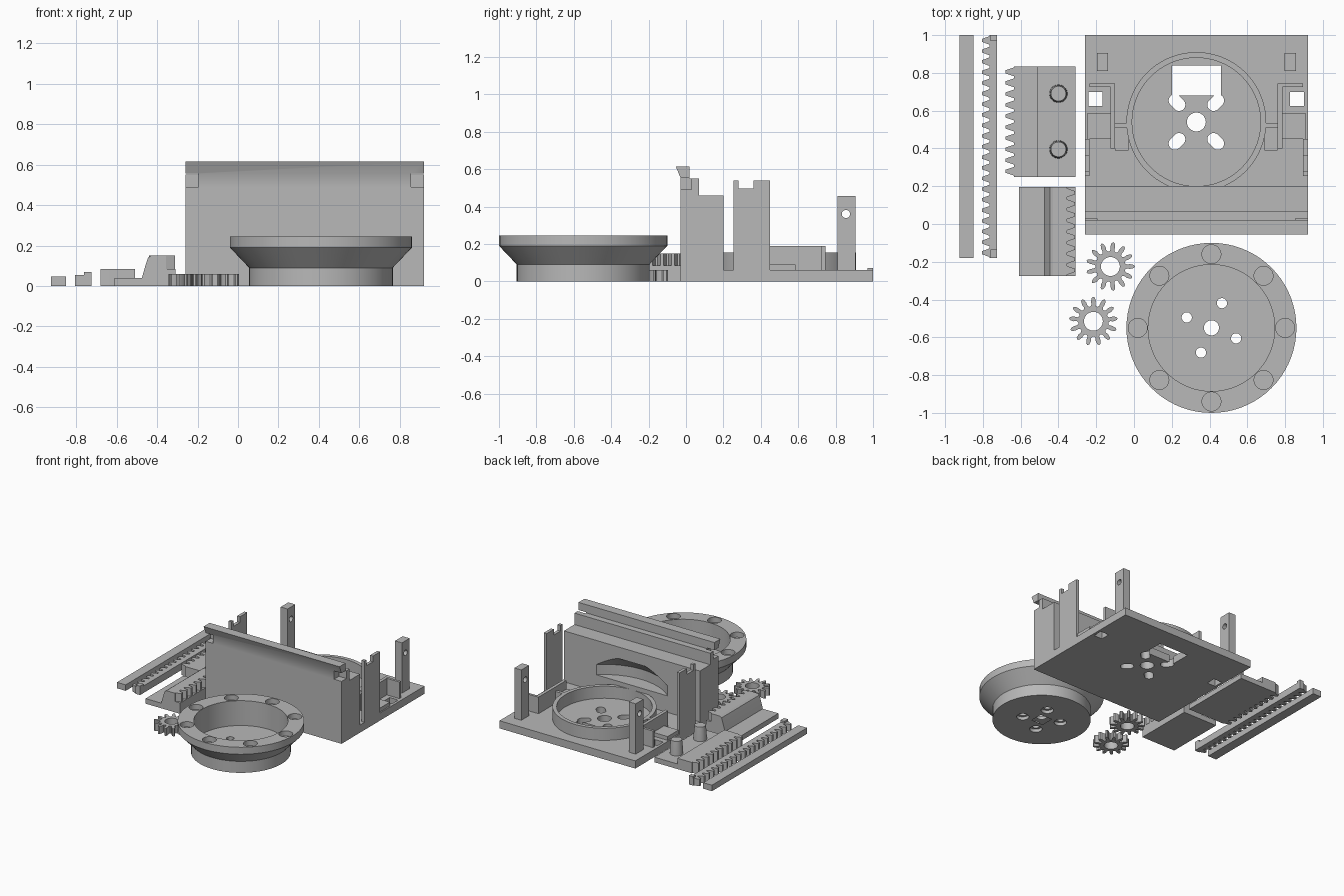
import bpy, bmesh
from math import sin, cos, pi, radians
from mathutils import Matrix, Vector

old = bpy.data.objects.get("Cube")
if old:
    bpy.data.objects.remove(old, do_unlink=True)

grey = bpy.data.materials.new("matte grey")
grey.use_nodes = True
colour = (0.48, 0.48, 0.48, 1)
grey.diffuse_color = colour
grey.node_tree.nodes["Principled BSDF"].inputs["Base Color"].default_value = colour


def finish(name, bm):
    bmesh.ops.remove_doubles(bm, verts=bm.verts, dist=1e-5)
    bmesh.ops.recalc_face_normals(bm, faces=bm.faces)
    mesh = bpy.data.meshes.new(name)
    bm.to_mesh(mesh)
    bm.free()
    mesh.materials.append(grey)
    ob = bpy.data.objects.new(name, mesh)
    bpy.context.collection.objects.link(ob)
    return ob


def prism(name, points, lo, hi, axis="z"):
    """Extrude a 2D outline: (x,y) along z, (y,z) along x, or (x,z) along y."""
    place = {"z": lambda a, b, c: (a, b, c), "x": lambda a, b, c: (c, a, b),
             "y": lambda a, b, c: (a, c, b)}[axis]
    bm = bmesh.new()
    face = bm.faces.new([bm.verts.new(place(a, b, lo)) for a, b in points])
    top = bmesh.ops.extrude_face_region(bm, geom=[face])["geom"]
    shift = Vector(place(0, 0, hi - lo))
    bmesh.ops.translate(bm, vec=shift, verts=[v for v in top if isinstance(v, bmesh.types.BMVert)])
    return finish(name, bm)


def box(name, x0, x1, y0, y1, z0, z1):
    return prism(name, [(x0, y0), (x1, y0), (x1, y1), (x0, y1)], z0, z1)


def lathe(name, cx, cy, profile, steps=72):
    """Spin a closed (radius, z) profile about a vertical axis."""
    bm = bmesh.new()
    vs = [bm.verts.new((cx + r, cy, z)) for r, z in profile]
    es = [bm.edges.new((vs[i - 1], vs[i])) for i in range(len(vs))
          if profile[i - 1][0] > 0 or profile[i][0] > 0]
    bmesh.ops.spin(bm, geom=vs + es, cent=(cx, cy, 0), axis=(0, 0, 1), angle=2 * pi, steps=steps)
    return finish(name, bm)


def disc(name, cx, cy, r, z0, z1, steps=32):
    ring = [(cx + r * cos(2 * pi * i / steps), cy + r * sin(2 * pi * i / steps)) for i in range(steps)]
    return prism(name, ring, z0, z1)


def cut(ob, *cutters):
    for c in cutters:
        mod = ob.modifiers.new("cut", "BOOLEAN")
        mod.operation, mod.solver, mod.object = "DIFFERENCE", "EXACT", c
        bpy.context.view_layer.update()
        result = bpy.data.meshes.new_from_object(ob.evaluated_get(bpy.context.evaluated_depsgraph_get()))
        ob.modifiers.clear()
        ob.data = result
        bpy.data.objects.remove(c, do_unlink=True)


def teeth(root, tip, y0, count, pitch):
    pts = []
    for i in range(count):
        y = y0 + i * pitch
        pts += [(root, y + pitch * .1), (tip, y + pitch * .36),
                (tip, y + pitch * .64), (root, y + pitch * .9)]
    return pts


# Base plate with floor openings
CX, CY = 0.33, 0.54
base = box("base_plate", -0.26, 0.92, -0.03, 1.0, 0, 0.06)
cut(base, box("window", 0.2, 0.46, 0.68, 0.84, -1, 1), disc("bore", CX, CY, 0.05, -1, 1))
for k in range(4):
    a = pi / 4 + k * pi / 2
    mid = Vector((CX + 0.145 * cos(a), CY + 0.145 * sin(a)))
    slot = []
    for i in range(24):
        t = 2 * pi * (i + .5) / 24
        u, v = 0.033 * cos(t) + (0.016 if cos(t) > 0 else -0.016), 0.033 * sin(t)
        slot.append((mid.x + u * cos(a) - v * sin(a), mid.y + u * sin(a) + v * cos(a)))
    cut(base, prism("slot", slot, -1, 1))

# Round seat on the base
lathe("seat_ring", CX, CY, [(0.34, 0.05), (0.37, 0.05), (0.37, 0.155), (0.34, 0.155)])

# Thick front wall with overhanging lip and a turntable recess behind
wall = prism("front_wall", [(-.03, .06), (.2, .06), (.2, .46), (.07, .46), (.07, .55), (.02, .55),
                            (.02, .615), (-.055, .615), (-.03, .555)], -0.26, 0.92, "x")
cut(wall, lathe("recess", CX, CY, [(0, .19), (.46, .19), (.46, .27), (.36, .37), (0, .37)]))
for x in (-0.26, 0.92):
    cut(wall, box("corner_notch", x - .065, x + .065, -0.1, 0.03, 0.49, 0.555))

# Mirrored fittings on both sides of the base
for side, s in (("right", -1), ("left", 1)):
    def fit(name, a, b, *rest):
        lo, hi = sorted((CX + s * a, CX + s * b))
        return box(side + "_" + name, lo, hi, *rest)

    cut(base, fit("hole", .497, .57, .625, .7, -1, 1))
    post = fit("back_post", .467, .527, .81, .905, .05, .455)
    pin = [(.855 + .022 * cos(i * pi / 12), .36 + .022 * sin(i * pi / 12)) for i in range(24)]
    cut(post, prism("pin_hole", pin, -2, 2, "x"))
    lo, hi = sorted((CX + s * .565, CX + s * .59))
    prism(side + "_notched_plate", [(.255, .05), (.45, .05), (.45, .54), (.36, .54), (.36, .495),
                                    (.28, .495), (.28, .54), (.255, .54)], lo, hi, "x")
    fit("bracket_rail", .43, .455, .4, .745, .05, .19)
    fit("bracket_end", .455, .565, .725, .745, .05, .19)
    fit("low_block", .455, .58, .45, .585, .05, .09)
    fit("bridge", .36, .43, .39, .51, .05, .12)
    fit("bridge_rib", .36, .43, .51, .535, .05, .155)

# Turntable bowl with ball pockets
RX, RY = 0.41, -0.55
bowl = lathe("turntable", RX, RY, [(0, 0), (.355, 0), (.355, .09), (.45, .19), (.45, .245),
                                   (.335, .245), (.335, .05), (0, .05)])
for k in range(8):
    a = k * pi / 4
    cut(bowl, disc("pocket", RX + .39 * cos(a), RY + .39 * sin(a), .05, .205, .3))
cut(bowl, disc("bore", RX, RY, .04, -1, .1),
    box("square_socket", RX - .05, RX + .05, RY - .05, RY + .05, -1, .025))
for k in range(4):
    a = radians(67) + k * pi / 2
    x, y = RX + .142 * cos(a), RY + .142 * sin(a)
    cut(bowl, disc("screw_hole", x, y, .027, -1, .1), disc("counterbore", x, y, .045, -1, .025))

# Two pinions
for name, x, y, turn in (("upper_gear", -.125, -.225, 0), ("lower_gear", -.215, -.515, .12)):
    outline, n = [], 13
    step = 2 * pi / n
    for i in range(n):
        for r, f in ((.08, -.4), (.088, -.24), (.105, -.25), (.124, -.14), (.13, 0),
                     (.124, .14), (.105, .25), (.088, .24), (.08, .4)):
            a = turn + (i + f) * step
            outline.append((x + r * cos(a), y + r * sin(a)))
    gear = prism(name, outline, 0, .06)
    cut(gear, disc("bore", x, y, .05, -1, 1))

# Plain bar and long rack
box("plain_bar", -.925, -.85, -.18, 1.0, 0, .047)
prism("long_rack", [(-.725, 1.0), (-.725, -.18), (-.765, -.18)]
      + teeth(-.765, -.805, -.18, 21, 1.18 / 21) + [(-.765, 1.0)], 0, .055)
for y in (-.18, .97):
    box("rack_end_stop", -.76, -.725, y, y + (.045 if y < 0 else .03), .05, .07)

# Toothed carriage with two pegs
prism("carriage_rack", [(-.51, .835), (-.51, .25), (-.635, .25)]
      + teeth(-.635, -.68, .25, 10, .0585) + [(-.635, .835)], 0, .085)
box("carriage_plate", -.51, -.31, .25, .835, 0, .04)
for y in (.395, .69):
    lathe("carriage_peg", -.4, y, [(0, .03), (.048, .03), (.046, .09), (.04, .15), (0, .15)], 32)

# Humped slider with a raised rack
prism("slider_body", [(-.61, 0), (-.31, 0), (-.31, .085), (-.355, .085), (-.355, .15), (-.43, .15),
                      (-.445, .14), (-.455, .11), (-.475, .04), (-.61, .04)], -.275, .195, "y")
prism("slider_teeth", [(-.37, .195), (-.37, -.275), (-.355, -.275)]
      + teeth(-.355, -.312, -.275, 8, .47 / 8) + [(-.355, .195)], .08, .15)

# Smooth curved walls, keep edges crisp
bpy.ops.object.select_all(action="DESELECT")
for ob in bpy.context.collection.objects:
    if ob.type == "MESH" and grey.name in ob.data.materials:
        ob.select_set(True)
        bpy.context.view_layer.objects.active = ob
bpy.ops.object.shade_smooth_by_angle(angle=radians(25))
